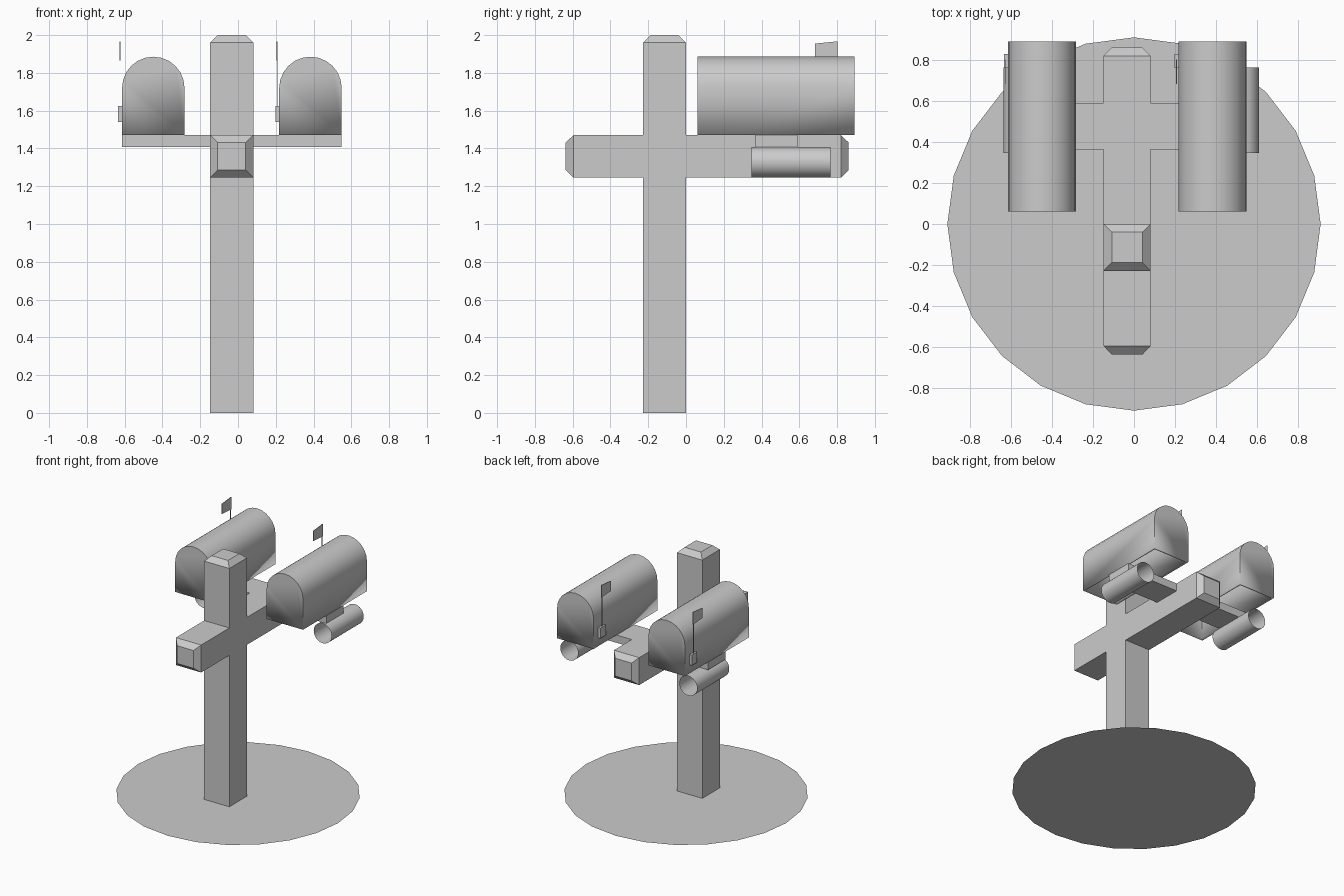
import bpy, bmesh, math
from mathutils import Vector

cube = bpy.data.objects.get("Cube")
if cube:
    bpy.data.objects.remove(cube, do_unlink=True)

grey = bpy.data.materials.new("plain_grey")
grey.use_nodes = True
COLOUR = (0.6, 0.6, 0.6, 1)
grey.diffuse_color = COLOUR
grey.node_tree.nodes["Principled BSDF"].inputs["Base Color"].default_value = COLOUR


def finish(name, bm, smooth=False, fix=True):
    if fix:
        bmesh.ops.recalc_face_normals(bm, faces=bm.faces)
    mesh = bpy.data.meshes.new(name)
    bm.to_mesh(mesh)
    bm.free()
    mesh.materials.append(grey)
    obj = bpy.data.objects.new(name, mesh)
    bpy.context.collection.objects.link(obj)
    if smooth:
        bpy.ops.object.select_all(action='DESELECT')
        obj.select_set(True)
        bpy.context.view_layer.objects.active = obj
        bpy.ops.object.shade_smooth_by_angle(angle=math.radians(35))
    return obj


def loft(bm, rings, caps=True):
    """Join equal rings of points with quads, optionally closing the ends."""
    loops = [[bm.verts.new(p) for p in ring] for ring in rings]
    n = len(loops[0])
    for a, b in zip(loops, loops[1:]):
        for i in range(n):
            j = (i + 1) % n
            bm.faces.new((a[i], a[j], b[j], b[i]))
    if caps:
        bm.faces.new(loops[0][::-1])
        bm.faces.new(loops[-1])


def box(name, lo, hi):
    bm = bmesh.new()
    bmesh.ops.create_cube(bm, size=1)
    for v in bm.verts:
        v.co = Vector([lo[k] if v.co[k] < 0 else hi[k] for k in range(3)])
    return finish(name, bm)


def beam(name, u, v, stations, place):
    """Square timber; stations are (distance, inset) pairs along its length."""
    bm = bmesh.new()
    loft(bm, [[place(a, b, t) for a, b in (
        (u[0] + s, v[0] + s), (u[1] - s, v[0] + s),
        (u[1] - s, v[1] - s), (u[0] + s, v[1] - s))] for t, s in stations])
    return finish(name, bm)


# Ground disc
bm = bmesh.new()
bmesh.ops.create_circle(bm, cap_ends=True, segments=24, radius=0.91)
finish("ground_disc", bm, fix=False)

# Timber post, long arm and cross board
WIDTH = (-0.148, 0.081)
beam("post", WIDTH, (-0.228, 0), [(0, 0), (1.96, 0), (2, 0.04)],
     lambda a, b, t: (a, b, t))
beam("long_arm", WIDTH, (1.245, 1.471),
     [(-0.637, 0.04), (-0.595, 0), (0.82, 0), (0.861, 0.04)],
     lambda a, b, t: (a, t, b))
box("cross_board", (-0.614, 0.364, 1.407), (0.549, 0.59, 1.471))


def mailbox(side, left):
    # Arched shell, open underneath
    r, spring, base = 0.1655, 1.72, 1.471
    mid = left + r
    arch = [(mid + r, base)]
    arch += [(mid + r * math.cos(math.pi * i / 12), spring + r * math.sin(math.pi * i / 12))
             for i in range(13)]
    arch.append((mid - r, base))
    bm = bmesh.new()
    loft(bm, [[(x, y, z) for x, z in arch] for y in (0.061, 0.891)])
    bmesh.ops.recalc_face_normals(bm, faces=bm.faces)
    floor = [f for f in bm.faces if f.normal.z < -0.9]
    bmesh.ops.delete(bm, geom=floor, context='FACES_ONLY')
    shell = finish(side + "_mailbox", bm, smooth=True, fix=False)
    wall = shell.modifiers.new("wall", 'SOLIDIFY')
    wall.thickness = 0.015
    wall.offset = -1
    wall.use_even_offset = True

    # Flag bracket, pole and thin tapered flag
    box(side + "_flag_bracket", (left - 0.02, 0.76, 1.54), (left, 0.83, 1.625))
    x = left - 0.011
    box(side + "_flag_pole", (x - 0.001, 0.789, 1.58), (x + 0.001, 0.803, 1.966))
    bm = bmesh.new()
    outline = [(0.803, 1.865), (0.803, 1.967), (0.683, 1.955), (0.683, 1.872)]
    loft(bm, [[(x + d, y, z) for y, z in outline] for d in (-0.002, 0.002)])
    finish(side + "_flag", bm)


def paper_tube(side, x):
    # Open thin-walled tube under the board
    bm = bmesh.new()
    loft(bm, [[(x + 0.081 * math.cos(math.tau * i / 32), y,
                1.327 + 0.081 * math.sin(math.tau * i / 32)) for i in range(32)]
              for y in (0.346, 0.764)], caps=False)
    finish(side + "_paper_tube", bm, smooth=True)


mailbox("right", -0.614)
mailbox("left", 0.218)
paper_tube("right", -0.555)
paper_tube("left", 0.528)
